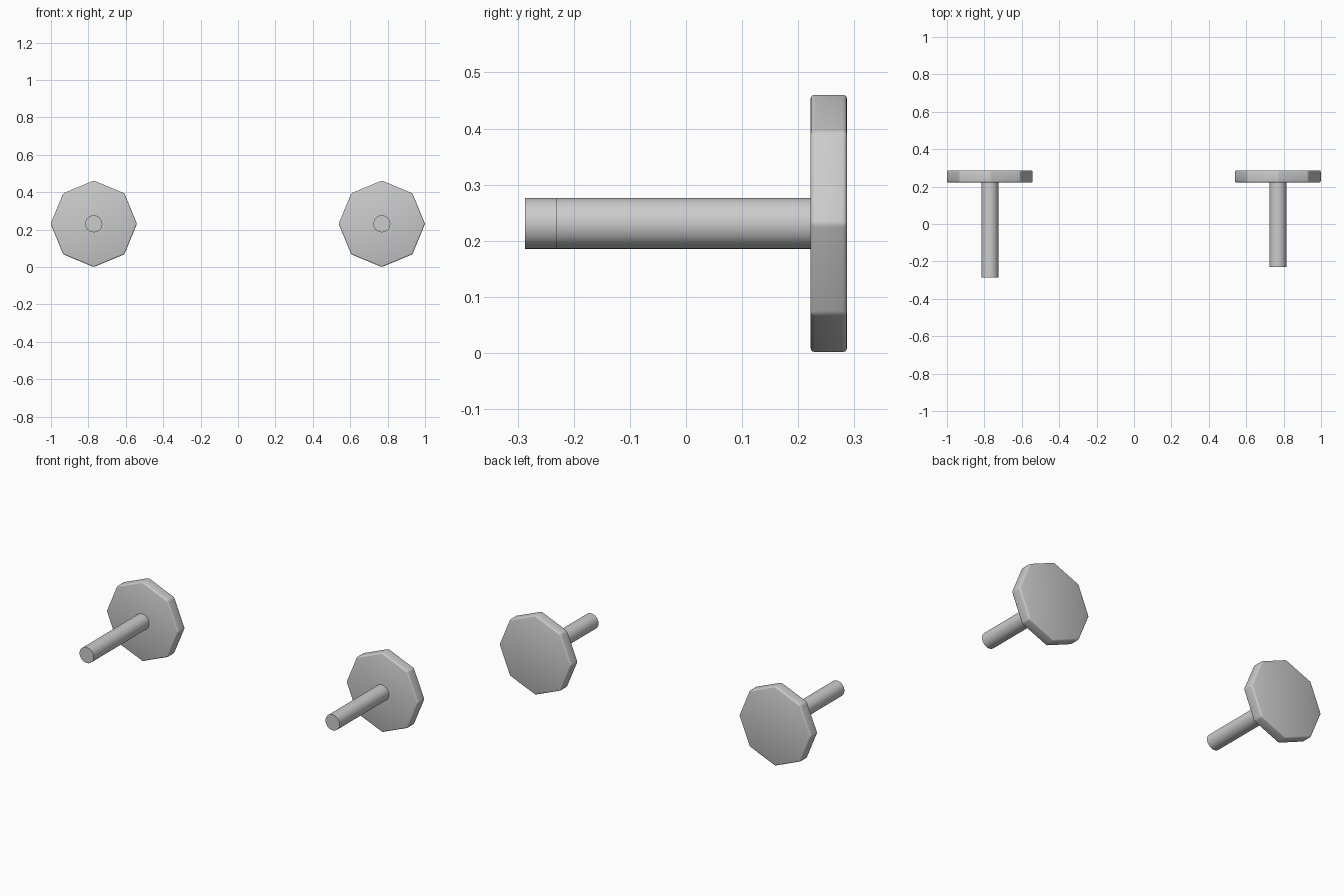
import bpy
from math import pi, radians

if "Cube" in bpy.data.objects:
    bpy.data.objects.remove(bpy.data.objects["Cube"])


def cylinder(name, sides, radius, x, y0, y1, spin=0.0):
    """Cylinder lying along y from y0 to y1, centred at height 0.231."""
    bpy.ops.mesh.primitive_cylinder_add(
        vertices=sides, radius=radius, depth=y1 - y0,
        location=(x, (y0 + y1) / 2, 0.231), rotation=(pi / 2, spin, 0))
    ob = bpy.context.object
    ob.name = name
    bpy.ops.object.transform_apply(location=False, rotation=True, scale=True)
    return ob


# left stem is slightly longer than the right one
for side, x, stem_front in (("left", -0.771, -0.287), ("right", 0.769, -0.231)):
    # octagonal plate with softened edges, a corner pointing up
    plate = cylinder(side + "_plate", 8, 0.231, x, 0.222, 0.287)
    bevel = plate.modifiers.new("soft_edges", 'BEVEL')
    bevel.width = 0.008
    bevel.segments = 3
    bevel.limit_method = 'ANGLE'
    bevel.angle_limit = radians(30)
    bpy.ops.object.modifier_apply(modifier=bevel.name)
    bpy.ops.object.shade_smooth_by_angle(angle=radians(35))

    # round stem reaching forward from the plate
    cylinder(side + "_stem", 32, 0.0455, x, stem_front, 0.224)
    bpy.ops.object.shade_smooth_by_angle(angle=radians(35))
